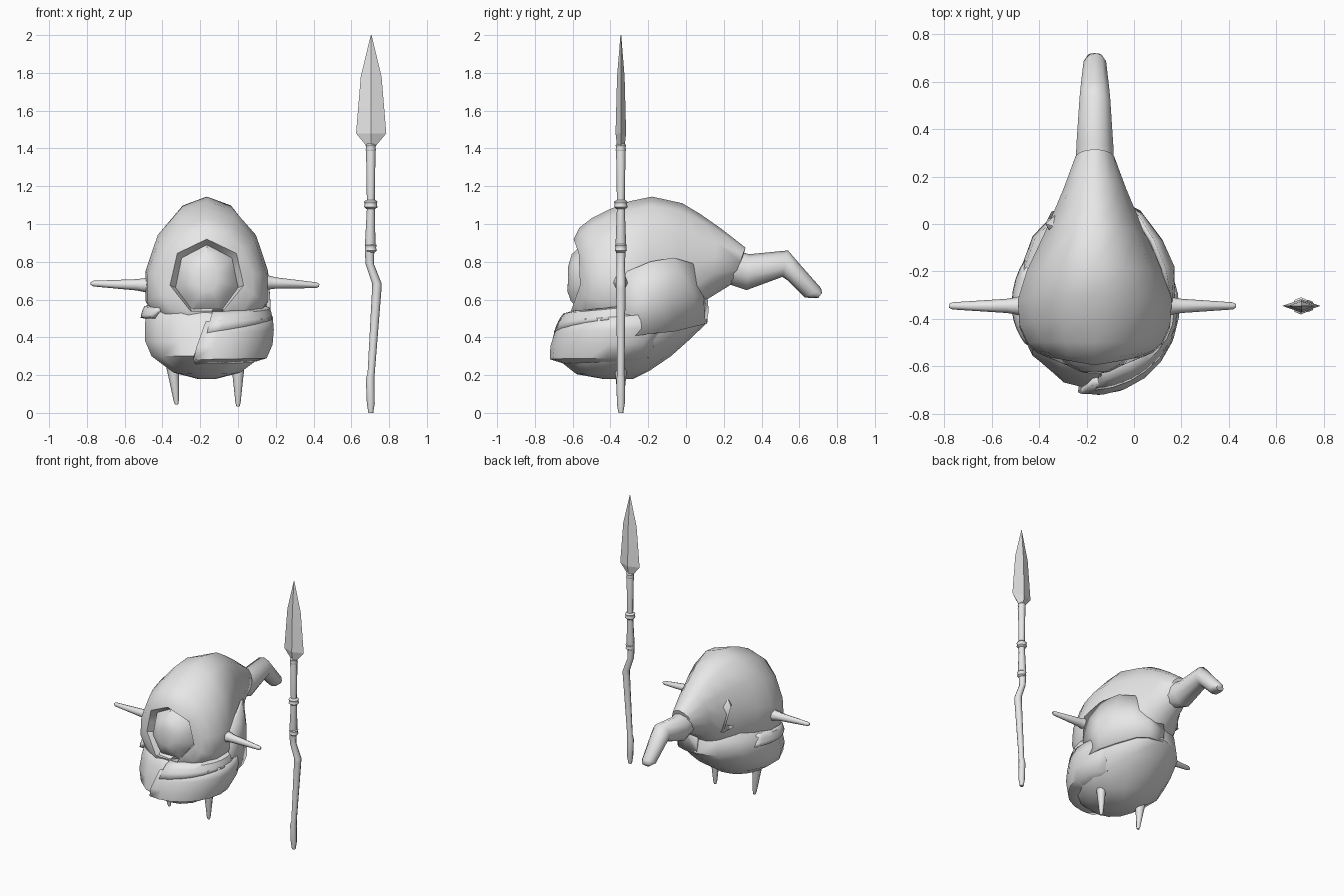
import bpy, bmesh, math
from mathutils import Vector

cube = bpy.data.objects.get("Cube")
if cube:
    bpy.data.objects.remove(cube)

grey = bpy.data.materials.new("plain grey")
grey.use_nodes = True
grey.diffuse_color = (0.8, 0.8, 0.8, 1)
grey.node_tree.nodes["Principled BSDF"].inputs["Base Color"].default_value = (0.8, 0.8, 0.8, 1)

CX, ARM_Y = -0.165, -0.345


def finish(name, bm, angle=35):
    bmesh.ops.recalc_face_normals(bm, faces=bm.faces)
    mesh = bpy.data.meshes.new(name)
    bm.to_mesh(mesh)
    bm.free()
    ob = bpy.data.objects.new(name, mesh)
    bpy.context.collection.objects.link(ob)
    mesh.materials.append(grey)
    bpy.ops.object.select_all(action='DESELECT')
    ob.select_set(True)
    bpy.context.view_layer.objects.active = ob
    bpy.ops.object.shade_smooth_by_angle(angle=math.radians(angle))
    return ob


def skin(name, rings, angle=35):
    """Bridge equal-length closed rings of points and cap both ends."""
    bm = bmesh.new()
    loops = [[bm.verts.new(p) for p in r] for r in rings]
    n = len(loops[0])
    for a, b in zip(loops, loops[1:]):
        for i in range(n):
            j = (i + 1) % n
            bm.faces.new((a[i], a[j], b[j], b[i]))
    bm.faces.new(loops[0])
    bm.faces.new(loops[-1])
    return finish(name, bm, angle)


def sheet(name, columns, thickness):
    """Cloth sheet through a grid of points."""
    bm = bmesh.new()
    grid = [[bm.verts.new(p) for p in c] for c in columns]
    for a, b in zip(grid, grid[1:]):
        for j in range(len(a) - 1):
            bm.faces.new((a[j], b[j], b[j + 1], a[j + 1]))
    ob = finish(name, bm, 50)
    thick = ob.modifiers.new("thickness", 'SOLIDIFY')
    thick.thickness = thickness
    thick.offset = 0


def oval(section, n=14, bow=0):
    """Oval ring between two (y, z) ends, widest part way between them; bow sweeps the sides back."""
    y0, z0, y1, z1, half, mid = section
    a, b = Vector((CX, y0, z0)), Vector((CX, y1, z1))
    c = a.lerp(b, mid)
    ring = []
    for i in range(n):
        t = math.tau * i / n
        k = math.cos(t)
        x = half * math.sin(t)
        p = c.lerp(a, k) if k > 0 else c.lerp(b, -k)
        ring.append(p + Vector((x, bow * x * x, 0)))
    return ring


def heptagon(section):
    """Seven-sided ring that still has fourteen points."""
    r = oval(section, bow=1.3)
    return [p if i % 2 == 0 else (r[i - 1] + r[(i + 1) % 14]) / 2 for i, p in enumerate(r)]


def tube(name, points, sides=8):
    """Round rod through (position, radius) pairs, rings facing its overall axis."""
    axis = (Vector(points[-1][0]) - Vector(points[0][0])).normalized()
    u = axis.cross(Vector((0, 1, 0))).normalized()
    v = axis.cross(u)
    rings = [[Vector(p) + r * (u * math.cos(math.tau * i / sides) + v * math.sin(math.tau * i / sides))
              for i in range(sides)] for p, r in points]
    return skin(name, rings, 50)


# Hood with the recessed face, from the face back to the tail mouth
opening = [heptagon(s) for s in (
    (-.625, .77, -.63, .64, .06, .5),
    (-.605, .84, -.615, .58, .13, .5),
    (-.55, .89, -.565, .52, .17, .5),
    (-.595, .92, -.62, .52, .20, .5))]
brow = [oval((-.565, .98, -.60, .48, .25, .62), bow=.8),
        oval((-.50, 1.03, -.55, .45, .29, .65), bow=.3)]
skin("hood", opening + brow + [oval(s) for s in (
    (-.40, 1.08, -.45, .42, .325, .68),
    (-.30, 1.12, -.34, .40, .333, .66),
    (-.18, 1.145, -.22, .40, .295, .64),
    (-.02, 1.11, -.07, .42, .22, .62),
    (.08, 1.05, .03, .49, .175, .60),
    (.18, .98, .11, .60, .135, .55),
    (.315, .875, .24, .68, .083, .5),
    (.30, .82, .26, .71, .07, .5))], 45)

# Bent tail of the hood
skin("hood_tail", [oval(s, 10) for s in (
    (.20, .88, .17, .70, .085, .5),
    (.335, .84, .32, .65, .082, .5),
    (.54, .86, .51, .72, .068, .5),
    (.60, .79, .54, .70, .063, .5),
    (.715, .66, .63, .61, .05, .5),
    (.72, .635, .70, .608, .03, .5))], 55)

# Wrapped lower body, from the underside to the part hidden in the hood
wrap = [
    (-.44, .18, -.28, .18, .05, .5),
    (-.58, .205, -.19, .225, .18, .5),
    (-.70, .30, -.08, .30, .30, .53),
    (-.68, .38, .01, .38, .335, .48),
    (-.645, .48, .115, .48, .335, .42),
    (-.61, .53, .10, .58, .322, .4),
    (-.56, .56, .05, .66, .27, .4),
    (-.48, .60, -.02, .74, .19, .4)]
skin("lower_wrap", [oval(s) for s in wrap], 45)


def wrap_point(t, f, lift):
    """Point on the wrap at angle t and ring position f, pushed outwards."""
    k = min(int(f), len(wrap) - 2)
    y0, z0, y1, z1, half, mid = [a + (b - a) * (f - k) for a, b in zip(wrap[k], wrap[k + 1])]
    c, a, b = (Vector((CX, y, z)) for y, z in
               ((y0 + (y1 - y0) * mid, z0 + (z1 - z0) * mid), (y0, z0), (y1, z1)))
    q = math.cos(t)
    p = c.lerp(a, q) if q > 0 else c.lerp(b, -q)
    return p + Vector((half * math.sin(t), 0, 0)) + lift * Vector((math.sin(t), -q, -1 if f < 1.9 else 0))


def flap(name, start, end, low, high, lift, sink_row):
    """Cloth layer over the wrap that sinks into it at its end and along one edge row."""
    cols, rows = 9, 4
    grid = []
    for i in range(cols + 1):
        u = i / cols
        col = []
        for j in range(rows + 1):
            v = j / rows
            f = (low[0] + (low[1] - low[0]) * u) * (1 - v) + (high[0] + (high[1] - high[0]) * u) * v
            t = (start[0] * (1 - v) + start[1] * v) * (1 - u) + (end[0] * (1 - v) + end[1] * v) * u
            out = -.03 if j == sink_row else lift - (lift + .025) * u ** 4
            col.append(wrap_point(t, f, out))
        grid.append(col)
    sheet(name, grid, 0.03)


flap("front_flap", (-.3, -.02), (2.3, 2.1), (1.2, 1.2), (4.0, 4.6), .018, 0)
flap("upper_left_fold", (.0, .1), (1.9, 1.8), (3.4, 4.5), (5.1, 5.2), .02, 4)
flap("upper_right_fold", (-1.0, -.8), (-2.0, -1.9), (4.4, 4.2), (5.4, 5.3), .008, 4)

# Cloth on the rear left whose free edge stands off under the tail
sheet("rear_left_cloth", [
    [(.150, -.33, .74), (.162, -.33, .58), (.168, -.33, .40)],
    [(.125, -.19, .80), (.160, -.18, .62), (.155, -.18, .42)],
    [(.075, -.07, .82), (.115, -.08, .65), (.11, -.07, .43)],
    [(.012, .03, .79), (.03, .035, .63), (.02, .05, .46)],
    [(-.06, .07, .68), (-.06, .085, .60), (-.06, .09, .47)],
    [(-.17, .105, .60), (-.17, .11, .54), (-.17, .10, .47)]], 0.02)

# Slim crease standing out of the hood on the rear right
sheet("rear_right_crease", [
    [(-.26, -.06, .98), (-.34, -.05, .84), (-.37, -.04, .68)],
    [(-.27, -.03, .98), (-.37, .00, .84), (-.345, .05, .66)],
    [(-.24, -.01, .97), (-.30, .06, .84), (-.30, .06, .66)]], 0.008)

# Thin arms and legs
for name, root, tip in (("left_arm", (.10, .693), (.43, .675)), ("right_arm", (-.43, .675), (-.78, .685))):
    a, b = Vector((root[0], ARM_Y, root[1])), Vector((tip[0], ARM_Y, tip[1]))
    tube(name, [(a, .055), (a.lerp(b, .2), .036), (a.lerp(b, .3), .03), (a.lerp(b, .96), .015), (b, .007)])
for name, x0, x1, foot in (("left_leg", .0, .0, .035), ("right_leg", -.35, -.325, .045)):
    a, b = Vector((x0, ARM_Y, .29)), Vector((x1, ARM_Y, foot))
    tube(name, [(a, .04), (a.lerp(b, .4), .028), (a.lerp(b, .92), .014), (b, .009)])

# Crooked spear shaft with bindings
tube("spear_shaft", [(Vector((x, ARM_Y, z)), r) for x, z, r in (
    (.703, .0, .013), (.703, .05, .021), (.70, .18, .023), (.705, .21, .019),
    (.735, .66, .025), (.735, .685, .025), (.697, .79, .022), (.697, .86, .025),
    (.70, .89, .028), (.703, 1.08, .021), (.703, 1.13, .021), (.703, 1.39, .025), (.703, 1.42, .02))])
for i, (z, r) in enumerate(((.875, .032), (1.105, .036), (1.405, .028))):
    tube("spear_binding_%d" % (i + 1), [(Vector((.703, ARM_Y, z + d)), r * k) for d, k in
         ((-.025, .7), (-.015, 1), (-.003, .9), (.003, .9), (.012, 1), (.022, .7))])

# Diamond-section spear blade
skin("spear_blade", [[(.705 + w, ARM_Y, z), (.705, ARM_Y + d, z), (.705 - w, ARM_Y, z), (.705, ARM_Y - d, z)]
     for z, w, d in ((1.41, .022, .02), (1.48, .08, .028), (1.78, .055, .02), (2.0, .002, .002))], 10)
